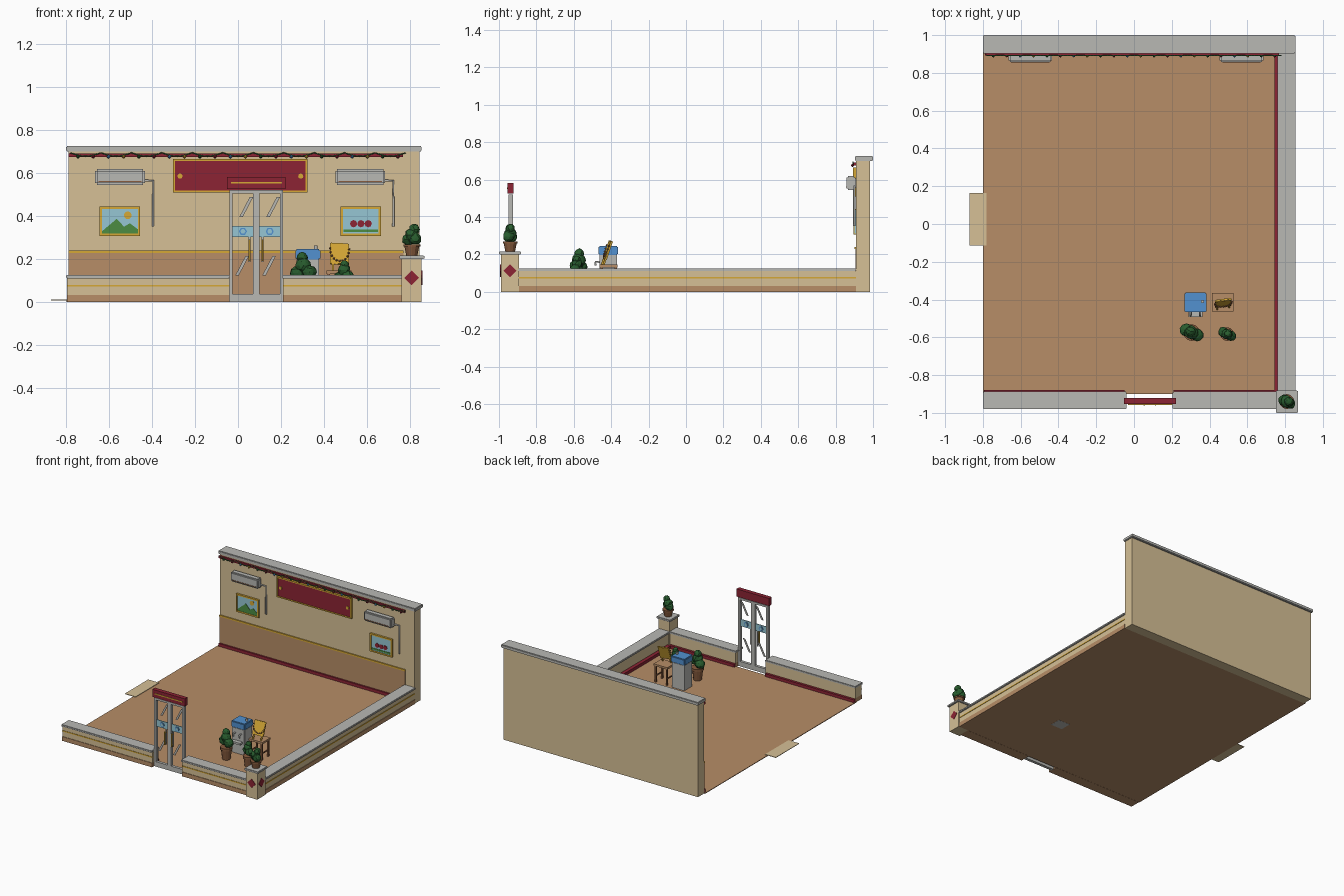
import bpy, bmesh, math, random
from mathutils import Matrix, Vector

if "Cube" in bpy.data.objects:
    bpy.data.objects.remove(bpy.data.objects["Cube"])

random.seed(4)

def material(name, rgb):
    m = bpy.data.materials.new(name)
    lin = [((c / 255 + 0.055) / 1.055) ** 2.4 for c in rgb]
    m.diffuse_color = (*lin, 1)
    m.use_nodes = True
    m.node_tree.nodes["Principled BSDF"].inputs["Base Color"].default_value = m.diffuse_color
    return m

CREAM = material("cream", (214, 192, 150))
BROWN = material("floor_brown", (183, 141, 103))
GREY = material("light_grey", (184, 184, 180))
RED = material("dark_red", (140, 36, 52))
YELLOW = material("gold", (214, 168, 54))
SKY = material("sky_blue", (150, 198, 212))
BLUE = material("blue", (82, 145, 208))
LEAF = material("leaf_green", (40, 92, 46))
GRASS = material("grass_green", (76, 140, 66))
WOOD = material("wood", (136, 92, 62))

def finish(name, bm, mat):
    bmesh.ops.recalc_face_normals(bm, faces=bm.faces)
    me = bpy.data.meshes.new(name)
    bm.to_mesh(me)
    bm.free()
    me.materials.append(mat)
    ob = bpy.data.objects.new(name, me)
    bpy.context.collection.objects.link(ob)
    return ob

def box(name, x, y, z, mat, bevel=0):
    """Box from (min, max) pairs."""
    bm = bmesh.new()
    size = [b - a for a, b in (x, y, z)]
    mid = [(a + b) / 2 for a, b in (x, y, z)]
    bmesh.ops.create_cube(bm, size=1, matrix=Matrix.Translation(mid) @ Matrix.Diagonal((*size, 1)))
    if bevel:
        bmesh.ops.bevel(bm, geom=bm.edges[:], offset=bevel, segments=2, affect='EDGES')
    return finish(name, bm, mat)

def plate(name, pts, y, mat):
    """Outline in x, z pulled along y."""
    bm = bmesh.new()
    f = bm.faces.new([bm.verts.new((px, y[0], pz)) for px, pz in pts])
    r = bmesh.ops.extrude_face_region(bm, geom=[f])
    for v in r["geom"]:
        if isinstance(v, bmesh.types.BMVert):
            v.co.y = y[1]
    return finish(name, bm, mat)

def ngon(cx, cz, r, n):
    return [(cx + r * math.cos(2 * math.pi * i / n), cz + r * math.sin(2 * math.pi * i / n)) for i in range(n)]

def tube(name, pts, r, mat):
    cu = bpy.data.curves.new(name, 'CURVE')
    cu.dimensions = '3D'
    cu.bevel_depth, cu.bevel_resolution, cu.use_fill_caps = r, 1, True
    s = cu.splines.new('POLY')
    s.points.add(len(pts) - 1)
    for p, c in zip(s.points, pts):
        p.co = (*c, 1)
    cu.materials.append(mat)
    ob = bpy.data.objects.new(name, cu)
    bpy.context.collection.objects.link(ob)

def blobs(name, items, mat, sub=2, rough=0.0):
    bm = bmesh.new()
    for c, r in items:
        vs = bmesh.ops.create_icosphere(bm, subdivisions=sub, radius=r)["verts"]
        for v in vs:
            v.co = v.co * (1 + random.uniform(-rough, rough)) + Vector(c)
    return finish(name, bm, mat)

def frame(name, x, z, w, y, mat):
    """Four bars just inside a rectangle."""
    box(name + "_left", (x[0], x[0] + w), y, z, mat)
    box(name + "_right", (x[1] - w, x[1]), y, z, mat)
    box(name + "_bottom", (x[0] + w, x[1] - w), y, (z[0], z[0] + w), mat)
    box(name + "_top", (x[0] + w, x[1] - w), y, (z[1] - w, z[1]), mat)

# Floor and side mat
box("floor", (-0.8, 0.775), (-0.9, 0.915), (0.001, 0.006), BROWN)
box("side_mat", (-0.87, -0.78), (-0.115, 0.165), (0.006, 0.010), CREAM)

# Back wall
box("back_wall", (-0.79, 0.845), (0.91, 0.985), (0, 0.70), CREAM)
box("back_wall_cap", (-0.8, 0.855), (0.903, 1.0), (0.70, 0.725), GREY, 0.004)
box("wainscot", (-0.79, 0.77), (0.905, 0.912), (0.006, 0.228), BROWN)
box("wainscot_rail", (-0.79, 0.77), (0.902, 0.912), (0.228, 0.240), YELLOW)

# Low walls with painted base, stripe and cap
for tag, x0, x1 in (("front_left", -0.795, -0.04), ("front_right", 0.21, 0.77)):
    box(tag + "_base", (x0, x1), (-0.974, -0.895), (0, 0.032), BROWN)
    box(tag + "_wall", (x0, x1), (-0.97, -0.895), (0.032, 0.11), CREAM)
    box(tag + "_stripe", (x0, x1), (-0.973, -0.969), (0.071, 0.079), YELLOW)
    box(tag + "_cap", (x0 - 0.005, x1), (-0.98, -0.888), (0.11, 0.125), GREY, 0.003)
    box(tag + "_skirting", (x0, x1 - 0.01), (-0.896, -0.878), (0.005, 0.028), RED)
box("side_base", (0.77, 0.849), (-0.90, 0.91), (0, 0.032), BROWN)
box("side_wall", (0.77, 0.845), (-0.90, 0.91), (0.032, 0.11), CREAM)
box("side_stripe", (0.844, 0.848), (-0.90, 0.91), (0.071, 0.079), YELLOW)
box("side_cap", (0.76, 0.855), (-0.90, 0.91), (0.11, 0.125), GREY, 0.003)
box("side_skirting", (0.744, 0.771), (-0.88, 0.905), (0.005, 0.028), RED)
box("back_skirting", (-0.79, 0.76), (0.893, 0.911), (0.005, 0.028), RED)

# Corner pillar with diamonds on its two outer faces
box("pillar", (0.762, 0.855), (-0.99, -0.892), (0, 0.20), CREAM)
box("pillar_cap", (0.752, 0.867), (-1.0, -0.882), (0.20, 0.216), GREY, 0.003)
plate("pillar_diamond_front", ngon(0.808, 0.112, 0.034, 4), (-0.994, -0.989), RED)
side = plate("pillar_diamond_side", ngon(0, 0.112, 0.034, 4), (-0.002, 0.003), RED)
side.rotation_euler.z = math.pi / 2
side.location = (0.856, -0.941, 0)

# Double door, open glazing with bands, glints, handles and header
DY = (-0.948, -0.926)
for tag, x0, x1, hx in (("left", -0.04, 0.0855, 0.054), ("right", 0.0855, 0.21, 0.114)):
    frame("door_frame_" + tag, (x0, x1), (0.0, 0.52), 0.015, DY, GREY)
    box("door_kick_rail_" + tag, (x0 + 0.015, x1 - 0.015), DY, (0.015, 0.037), GREY)
    box("door_band_" + tag, (x0 + 0.015, x1 - 0.015), (-0.940, -0.934), (0.302, 0.354), SKY)
    cx = (x0 + x1) / 2
    plate("door_badge_" + tag, ngon(cx, 0.328, 0.019, 6), (-0.943, -0.931), BLUE)
    plate("door_badge_centre_" + tag, ngon(cx, 0.328, 0.012, 6), (-0.945, -0.929), SKY)
    for i, (gx, gz) in enumerate(((x0 + 0.046, 0.395), (x0 + 0.027, 0.122))):
        plate(f"door_glint_{tag}_{i}", [(gx, gz), (gx + 0.016, gz), (gx + 0.064, gz + 0.092),
              (gx + 0.048, gz + 0.092)], (-0.939, -0.935), GREY)
    tube("door_handle_" + tag, [(hx, -0.956, 0.19), (hx, -0.956, 0.29)], 0.005, YELLOW)
    for hz in (0.20, 0.28):
        tube("door_handle_pin_" + tag, [(hx, -0.956, hz), (hx, -0.937, hz)], 0.003, YELLOW)
    box("door_handle_plate_" + tag, (hx - 0.004, hx + 0.004), (-0.940, -0.934), (0.185, 0.302), GREY)
box("door_header", (-0.052, 0.222), (-0.954, -0.922), (0.525, 0.582), RED)
box("door_header_line", (-0.032, 0.205), (-0.957, -0.953), (0.550, 0.558), YELLOW)

# Wall sign
box("sign_board", (-0.295, 0.317), (0.898, 0.911), (0.515, 0.66), RED)
frame("sign_border", (-0.302, 0.324), (0.510, 0.664), 0.009, (0.894, 0.911), YELLOW)
for sx in (-0.27, 0.292):
    plate("sign_stud", ngon(sx, 0.585, 0.012, 10), (0.893, 0.899), YELLOW)

# Air conditioners with vents and drain pipes
for x0 in (-0.665, 0.453):
    x1 = x0 + 0.232
    box("air_conditioner", (x0, x1), (0.857, 0.905), (0.545, 0.618), GREY, 0.008)
    box("air_conditioner_bracket", (x0 + 0.02, x1 - 0.02), (0.89, 0.911), (0.555, 0.605), GREY)
    box("air_conditioner_vent", (x0 + 0.015, x1 - 0.015), (0.855, 0.859), (0.558, 0.562), WOOD)
    tube("drain_pipe", [(x1 - 0.01, 0.9, 0.564), (x1 + 0.038, 0.9, 0.564), (x1 + 0.038, 0.9, 0.352)], 0.006, GREY)

# Framed pictures
PY = (0.901, 0.911)
for x in ((-0.645, -0.455), (0.478, 0.665)):
    box("picture_sky", x, PY, (0.312, 0.438), SKY)
    frame("picture_frame", x, (0.307, 0.443), 0.011, (0.895, 0.911), YELLOW)
plate("picture_sun", ngon(-0.513, 0.403, 0.018, 12), (0.899, 0.903), YELLOW)
plate("picture_hills", [(-0.634, 0.318), (-0.466, 0.318), (-0.466, 0.338), (-0.503, 0.366),
      (-0.53, 0.35), (-0.565, 0.386), (-0.634, 0.328)], (0.898, 0.903), GRASS)
for fx in (0.538, 0.572, 0.606):
    plate("picture_fruit", ngon(fx, 0.364, 0.017, 8), (0.898, 0.903), RED)
box("picture_table", (0.492, 0.651), (0.898, 0.903), (0.325, 0.337), GRASS)

# Light garland on its red strip
box("garland_strip", (-0.79, 0.768), (0.896, 0.911), (0.674, 0.691), RED)
N = 88
wire = [(-0.78 + 1.56 * i / N, 0.892, 0.694 - 0.016 * abs(math.sin(math.pi * i / 8))) for i in range(N + 1)]
tube("garland_wire", wire, 0.003, LEAF)
for k, mat in enumerate((LEAF, RED, BLUE, YELLOW)):
    blobs(f"garland_bulbs_{k}", [((x, y - 0.002, z - 0.007), 0.0085)
          for x, y, z in wire[2 + 4 * k % 16::16]], mat, 1)

# Water cooler
box("cooler_body", (0.272, 0.378), (-0.462, -0.368), (0, 0.20), GREY, 0.004)
box("cooler_top", (0.267, 0.383), (-0.467, -0.363), (0.198, 0.245), BLUE, 0.005)
box("cooler_tray", (0.288, 0.362), (-0.492, -0.46), (0.09, 0.105), GREY)
for tx in (0.30, 0.35):
    tube("cooler_tap", [(tx, -0.46, 0.16), (tx, -0.484, 0.16), (tx, -0.484, 0.14)], 0.006, GREY)
tube("cooler_cup", [(0.362, -0.41, 0.243), (0.362, -0.41, 0.262)], 0.009, GREY)

# Chair with a tilted, bead-trimmed back
box("chair_seat", (0.412, 0.528), (-0.462, -0.365), (0.13, 0.145), BROWN)
for lx in (0.417, 0.511):
    for ly in (-0.457, -0.382):
        box("chair_leg", (lx, lx + 0.012), (ly, ly + 0.012), (0.004, 0.13), WOOD)
    box("chair_stretcher", (lx + 0.002, lx + 0.010), (-0.45, -0.375), (0.05, 0.058), WOOD)
tilt = Matrix.Translation((0.472, -0.445, 0.145)) @ Matrix.Rotation(-0.33, 4, 'X') @ Matrix.Rotation(0.14, 4, 'Z')
parts = [box("chair_back", (-0.044, 0.044), (-0.006, 0.006), (0.03, 0.135), YELLOW, 0.003)]
for px in (-0.035, 0.027):
    parts.append(box("chair_back_post", (px, px + 0.008), (-0.005, 0.005), (-0.01, 0.05), YELLOW))
parts.append(blobs("chair_beads", [((0.045 * math.cos(a), -0.008, 0.105 + 0.06 * math.sin(a)), 0.006)
             for a in [math.pi * (1 + i / 10) for i in range(11)]], WOOD, 1))
for p in parts:
    p.matrix_world = tilt

# Potted plants
def plant(name, x, y, z, pot_h, r, leaves):
    bm = bmesh.new()
    for r1, r2, a, b in ((r * 0.72, r * 0.95, 0, pot_h * 0.8), (r * 1.1, r * 1.1, pot_h * 0.8, pot_h)):
        bmesh.ops.create_cone(bm, cap_ends=True, segments=12, radius1=r1, radius2=r2, depth=b - a,
                              matrix=Matrix.Translation((x, y, z + (a + b) / 2)))
    finish(name + "_pot", bm, WOOD)
    blobs(name + "_leaves", [((x + dx, y + dy, z + dz), lr) for dx, dy, dz, lr in leaves], LEAF, 2, 0.1)

plant("large_plant", 0.305, -0.575, 0.004, 0.095, 0.04,
      [(-0.028, 0.012, 0.13, 0.034), (0.028, -0.014, 0.135, 0.034), (0, 0.0, 0.165, 0.037), (-0.005, 0.005, 0.2, 0.027)])
plant("small_plant", 0.493, -0.583, 0.004, 0.08, 0.033,
      [(-0.018, 0.01, 0.112, 0.028), (0.019, -0.01, 0.115, 0.028), (0, 0, 0.145, 0.029), (0.003, 0, 0.17, 0.02)])
plant("pillar_plant", 0.809, -0.94, 0.216, 0.052, 0.036,
      [(-0.017, 0.008, 0.075, 0.029), (0.017, -0.01, 0.08, 0.029), (0, 0, 0.095, 0.033), (0.012, 0, 0.122, 0.025)])
